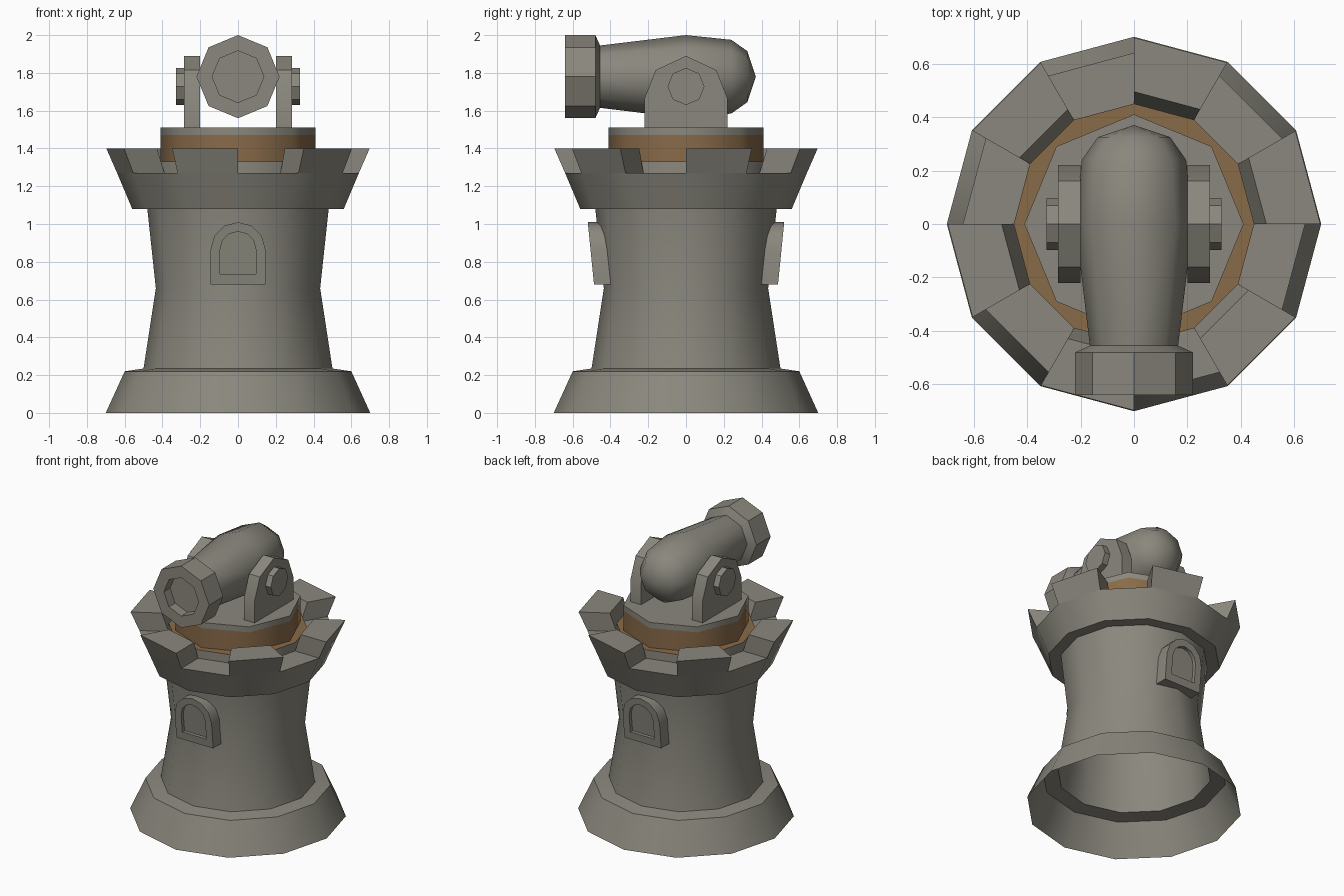
import bpy, bmesh, math
from mathutils import Matrix

if "Cube" in bpy.data.objects:
    bpy.data.objects.remove(bpy.data.objects["Cube"])

def material(name, rgb):
    m = bpy.data.materials.new(name)
    m.diffuse_color = (*rgb, 1)
    m.use_nodes = True
    m.node_tree.nodes["Principled BSDF"].inputs["Base Color"].default_value = m.diffuse_color
    return m

STONE = material("stone grey", (0.255, 0.245, 0.205))
WOOD = material("wood brown", (0.25, 0.145, 0.065))

def finish(bm, name, mats, angle=35):
    me = bpy.data.meshes.new(name)
    bmesh.ops.remove_doubles(bm, verts=bm.verts, dist=1e-5)
    bmesh.ops.recalc_face_normals(bm, faces=bm.faces)
    bm.to_mesh(me)
    bm.free()
    ob = bpy.data.objects.new(name, me)
    bpy.context.collection.objects.link(ob)
    for m in mats:
        me.materials.append(m)
    bpy.ops.object.select_all(action='DESELECT')
    ob.select_set(True)
    bpy.context.view_layer.objects.active = ob
    bpy.ops.object.shade_smooth_by_angle(angle=math.radians(angle))
    return ob

def lathe(name, profile, sides, mats=(STONE,), brown_from=None, matrix=None, angle=35):
    """Turn an (r, z) profile round z; bands from index brown_from use slot 1."""
    bm = bmesh.new()
    rings = []
    for r, z in profile:
        if r == 0:
            rings.append([bm.verts.new((0, 0, z))])
        else:
            rings.append([bm.verts.new((r * math.cos(2 * math.pi * i / sides),
                                        r * math.sin(2 * math.pi * i / sides), z))
                          for i in range(sides)])
    for k, (a, b) in enumerate(zip(rings, rings[1:])):
        for i in range(sides):
            j = (i + 1) % sides
            if len(b) == 1:
                f = bm.faces.new((a[i], a[j], b[0]))
            elif len(a) == 1:
                f = bm.faces.new((a[0], b[j], b[i]))
            else:
                f = bm.faces.new((a[i], a[j], b[j], b[i]))
            if brown_from is not None and k >= brown_from:
                f.material_index = 1
    if matrix:
        bm.transform(matrix)
    return finish(bm, name, mats, angle)

# Tower: flared foot and waisted shaft, open at the bottom
lathe("tower_shaft", [(0.70, 0), (0.60, 0.22), (0.50, 0.235), (0.435, 0.66), (0.48, 1.08)], 12)

# Parapet with wooden floor
lathe("parapet", [(0.48, 1.08), (0.56, 1.08), (0.64, 1.27), (0.45, 1.27), (0.45, 1.33), (0, 1.33)],
      12, (STONE, WOOD), brown_from=4)

# Merlons on every other side
bm = bmesh.new()
section = [(0.64, 1.27), (0.697, 1.40), (0.495, 1.40), (0.45, 1.27)]
for k in range(0, 12, 2):
    ends = []
    for a in (math.radians(30 * k), math.radians(30 * k + 30)):
        ends.append([bm.verts.new((r * math.cos(a), r * math.sin(a), z)) for r, z in section])
    a, b = ends
    bm.faces.new(a)
    bm.faces.new(b)
    for i in range(3):
        bm.faces.new((a[i], a[i + 1], b[i + 1], b[i]))
finish(bm, "merlons", [STONE], 20)

# Turntable: wooden drum and stone plate
lathe("turntable_drum", [(0.41, 1.33), (0.41, 1.47)], 8, (WOOD,), angle=50)
lathe("turntable_plate", [(0.41, 1.47), (0.41, 1.51), (0, 1.51)], 8, angle=50)

# Cannon: turned profile laid along y, muzzle towards the front
to_y = Matrix.Translation((0, 0, 1.78)) @ Matrix.Rotation(math.radians(-90), 4, 'X')
lathe("cannon_barrel", [(0.165, -0.455), (0.22, 0), (0.195, 0.24), (0.135, 0.325), (0, 0.37)],
      8, matrix=to_y, angle=50)
lathe("cannon_muzzle", [(0, -0.57), (0.137, -0.57), (0.137, -0.64), (0.22, -0.64),
                        (0.22, -0.48), (0.165, -0.455)], 8, matrix=to_y, angle=30)

# Cannon cheeks and trunnion caps, both sides
half = [(0.22, 1.51), (0.22, 1.665), (0.16, 1.815)]
outline = half + [(0, 1.89)] + [(-y, z) for y, z in reversed(half)]
for s, side in ((1, "right"), (-1, "left")):
    bm = bmesh.new()
    f = bm.faces.new([bm.verts.new((s * 0.20, y, z)) for y, z in outline])
    ext = bmesh.ops.extrude_face_region(bm, geom=[f], use_keep_orig=True)
    for v in ext["geom"]:
        if isinstance(v, bmesh.types.BMVert):
            v.co.x = s * 0.285
    finish(bm, "cannon_cheek_" + side, [STONE])
    to_x = Matrix.Translation((0, 0, 1.728)) @ Matrix.Rotation(math.radians(90 * s), 4, 'Y')
    lathe("trunnion_cap_" + side, [(0.098, 0.28), (0.098, 0.327), (0, 0.327)], 8, matrix=to_x)

# Arched windows on front and back
def arch(w, z0, zc=0.865, n=6):
    pts = [(-w, z0), (w, z0)]
    return pts + [(w * math.cos(math.pi * i / n), zc + w * math.sin(math.pi * i / n))
                  for i in range(n + 1)]

def face_y(z):
    return -0.487 - 0.1 * (z - 0.68)

for name, turn in (("window_front", 0), ("window_back", math.pi)):
    bm = bmesh.new()
    outer, inner = arch(0.145, 0.68), arch(0.095, 0.735)
    loops = [[bm.verts.new((x, -0.39, z)) for x, z in outer],
             [bm.verts.new((x, face_y(z), z)) for x, z in outer],
             [bm.verts.new((x, face_y(z), z)) for x, z in inner],
             [bm.verts.new((x, face_y(z) + 0.025, z)) for x, z in inner]]
    for a, b in zip(loops, loops[1:]):
        for i in range(len(a)):
            j = (i + 1) % len(a)
            bm.faces.new((a[i], a[j], b[j], b[i]))
    bm.faces.new(loops[-1])
    bm.transform(Matrix.Rotation(turn, 4, 'Z'))
    finish(bm, name, [STONE])
